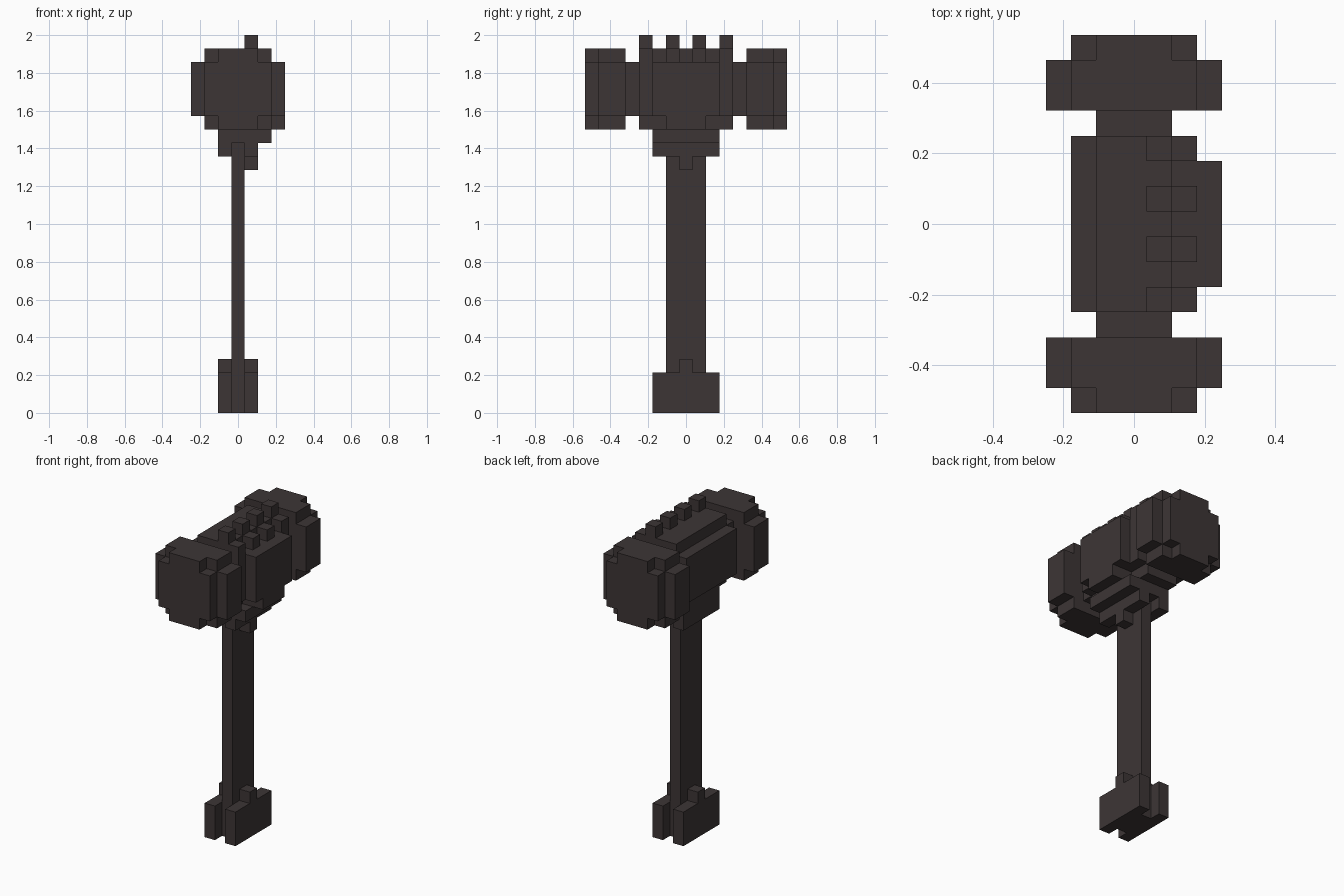
import bpy, bmesh
from mathutils import Vector

cube = bpy.data.objects.get("Cube")
if cube:
    bpy.data.objects.remove(cube, do_unlink=True)

U = 2 / 28  # size of one block

iron = bpy.data.materials.new("dark_iron")
COLOUR = (0.046, 0.036, 0.036, 1)
iron.diffuse_color = COLOUR
iron.use_nodes = True
bsdf = iron.node_tree.nodes["Principled BSDF"]
bsdf.inputs["Base Color"].default_value = COLOUR
bsdf.inputs["Roughness"].default_value = 0.9


def blocks(name, *boxes):
    """One object from boxes given in blocks as (x0, x1, y0, y1, z0, z1)."""
    bm = bmesh.new()
    for x0, x1, y0, y1, z0, z1 in boxes:
        lo, hi = Vector((x0, y0, z0)) * U, Vector((x1, y1, z1)) * U
        for v in bmesh.ops.create_cube(bm, size=1)["verts"]:
            v.co = Vector(h if c > 0 else l for c, l, h in zip(v.co, lo, hi))
    mesh = bpy.data.meshes.new(name)
    bm.to_mesh(mesh)
    bm.free()
    mesh.materials.append(iron)
    obj = bpy.data.objects.new(name, mesh)
    bpy.context.collection.objects.link(obj)
    return obj


def span(y0, y1, s):
    """Range along y, mirrored when s is -1."""
    return (y0, y1) if s > 0 else (-y1, -y0)


# Handle
blocks("handle", (-.5, .5, -1.5, 1.5, 0, 20))

# Pommel: a plate with a small tab on each side of the handle
for side, x in (("right", -1.5), ("left", .5)):
    blocks(f"pommel_plate_{side}",
           (x, x + 1, -2.5, 2.5, 0, 3), (x, x + 1, -.5, .5, 3, 4))

# Hammer body with chamfered long edges
blocks("head_body", (-2.5, 2.5, -3.5, 3.5, 22, 26),
       (-1.5, 1.5, -3.5, 3.5, 21, 27))

# Necks and striking ends
for end, s in (("front", -1), ("back", 1)):
    blocks(f"neck_{end}", (-1.5, 1.5, *span(3.5, 4.5, s), 22, 26))
    collar, cap = span(4.5, 6.5, s), span(6.5, 7.5, s)
    blocks(f"striking_end_{end}",
           (-3.5, 3.5, *collar, 22, 26), (-2.5, 2.5, *collar, 21, 27),
           (-2.5, 2.5, *cap, 22, 26), (-1.5, 1.5, *cap, 21, 27))

# Side panel with a lower lip
blocks("side_panel", (2.5, 3.5, -2.5, 2.5, 22, 26),
       (1.5, 3.5, -1.5, 1.5, 21, 22))

# Stepped studs over the top edge
for i in range(4):
    y = -3.5 + 2 * i
    blocks(f"stud_{i + 1}", (.5, 1.5, y, y + 1, 27, 28),
           (1.5, 2.5, y, y + 1, 26, 27))

# Bracket joining the head to the handle
blocks("bracket", (-1.5, 2.5, -2.5, 2.5, 20, 21),
       (-1.5, -.5, -2.5, 2.5, 19, 20),
       (.5, 1.5, -2.5, 2.5, 19, 20),
       (.5, 1.5, -.5, .5, 18, 19))
